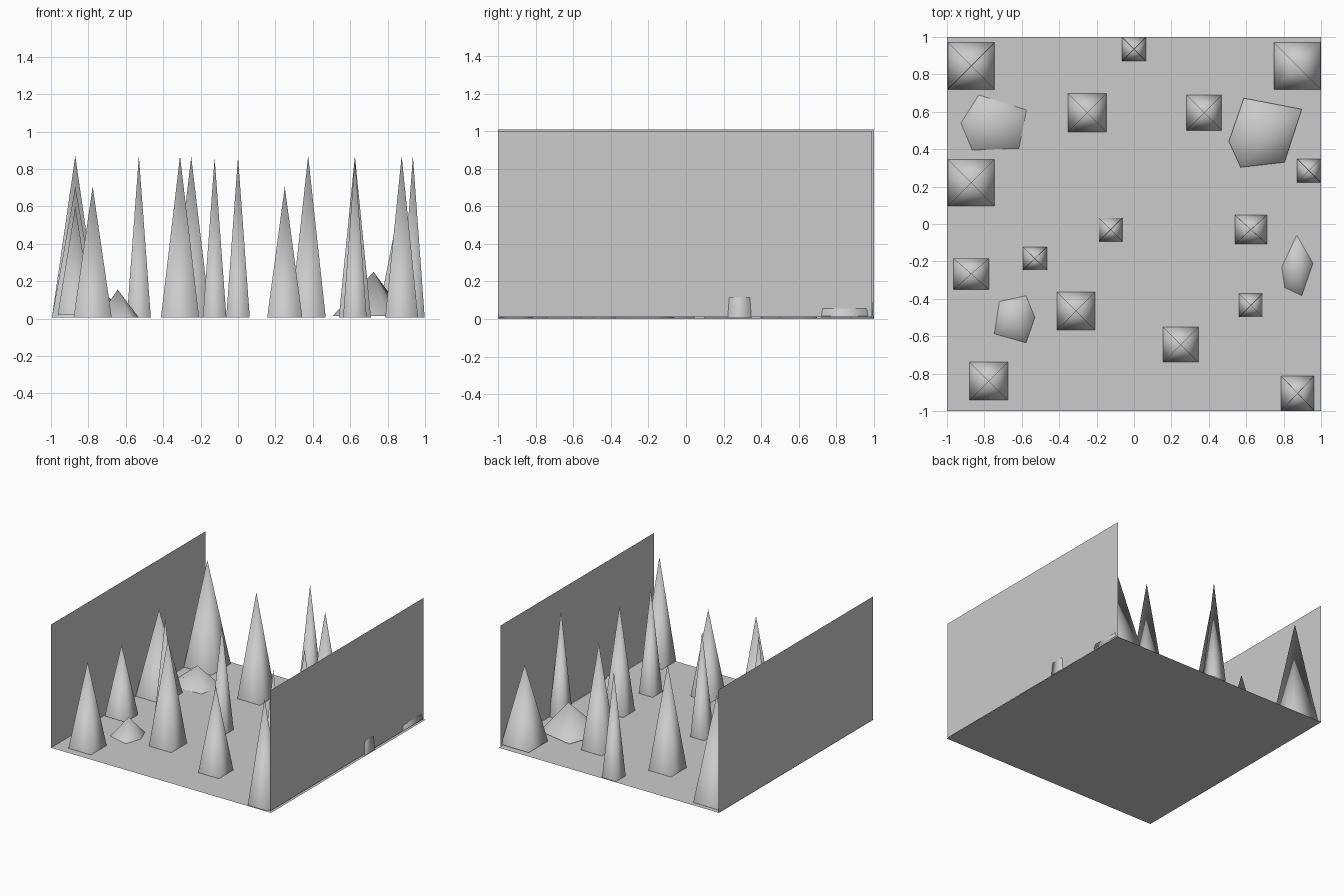
import bpy

def make(name, verts, faces, smooth=False):
    me = bpy.data.meshes.new(name)
    me.from_pydata(verts, [], faces)
    if smooth:
        for p in me.polygons:
            p.use_smooth = True
    me.update()
    ob = bpy.data.objects.new(name, me)
    bpy.context.collection.objects.link(ob)
    return ob

def spike(name, outline, apex, z0):
    """Open-bottomed pyramid over a counter-clockwise outline."""
    n = len(outline)
    verts = [(x, y, z0) for x, y in outline] + [apex]
    return make(name, verts, [(i, (i + 1) % n, n) for i in range(n)], True)

# ground and the two thin side walls
make("ground", [(-1, -1, 0), (1, -1, 0), (1, 1, 0), (-1, 1, 0)], [(0, 1, 2, 3)])
make("left_wall", [(-.997, -1, 0), (-.997, 1, 0), (-.997, 1, 1.01), (-.997, -1, 1.01)], [(0, 1, 2, 3)])
make("right_wall", [(.99, -1, .01), (.99, .99, .01), (.99, .99, 1.0), (.99, -1, 1.0)], [(0, 1, 2, 3)])

# trees: x, y, half width, half depth, top, base
trees = [
    (-.87, .845, .125, .125, .87, .005), (.873, .845, .125, .125, .655, .015),
    (0, .935, .063, .063, .865, .005), (-.25, .595, .102, .102, .865, .005),
    (.375, .595, .094, .094, .87, .005), (-.87, .22, .125, .125, .705, .005),
    (.935, .285, .063, .063, .87, .005), (-.125, -.03, .063, .063, .86, .005),
    (.625, -.03, .086, .078, .87, .005), (-.53, -.185, .064, .062, .87, .005),
    (-.87, -.267, .094, .083, .6, .02), (-.31, -.465, .102, .102, .87, .005),
    (.625, -.435, .063, .063, .86, .005), (.25, -.645, .094, .094, .705, .005),
    (-.777, -.84, .102, .102, .705, .005), (.875, -.905, .088, .092, .87, .005),
]
for i, (x, y, a, b, top, z0) in enumerate(trees):
    spike(f"tree_{i + 1}", [(x - a, y - b), (x + a, y - b), (x + a, y + b), (x - a, y + b)],
          (x, y, top), z0)

# five-sided rocks: outline, apex, base
rocks = [
    ([(-.83, .69), (-.925, .54), (-.865, .395), (-.615, .405), (-.575, .61)], (-.74, .53, .16), .005),
    ([(.587, .673), (.507, .442), (.57, .303), (.805, .33), (.897, .614)], (.725, .49, .25), .015),
    ([(-.577, -.383), (-.72, -.415), (-.747, -.587), (-.577, -.635), (-.53, -.5)], (-.643, -.5, .155), .005),
    ([(.87, -.06), (.79, -.23), (.806, -.34), (.897, -.383), (.957, -.21)], (.87, -.23, .16), .005),
]
for i, (outline, apex, z0) in enumerate(rocks):
    spike(f"rock_{i + 1}", outline, apex, z0)
